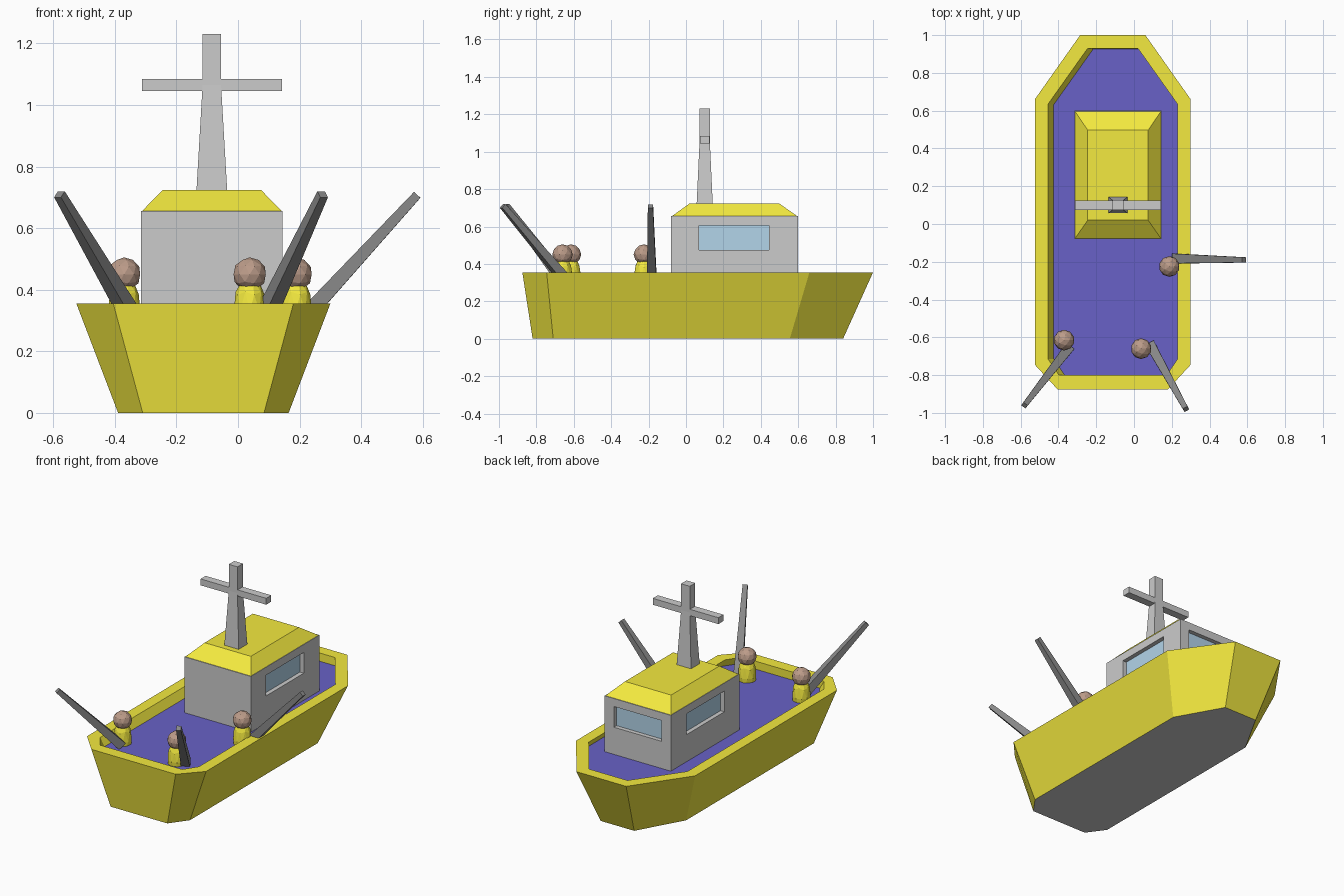
import bpy, bmesh, math
from mathutils import Vector

if "Cube" in bpy.data.objects:
    bpy.data.objects.remove(bpy.data.objects["Cube"])

CX = -0.1125  # hull centre line


def material(name, rgb):
    m = bpy.data.materials.new(name)
    m.diffuse_color = (*rgb, 1)
    m.use_nodes = True
    m.node_tree.nodes["Principled BSDF"].inputs["Base Color"].default_value = m.diffuse_color
    return m


yellow = material("yellow_paint", (0.90, 0.82, 0.05))
blue = material("deck_blue", (0.14, 0.12, 0.57))
glass = material("window_glass", (0.45, 0.66, 0.82))
brown = material("skin_brown", (0.50, 0.33, 0.25))
dark = material("rod_dark", (0.25, 0.25, 0.25))


def finish(bm, name, *mats):
    bmesh.ops.recalc_face_normals(bm, faces=bm.faces)
    me = bpy.data.meshes.new(name)
    bm.to_mesh(me)
    bm.free()
    for m in mats:
        me.materials.append(m)
    ob = bpy.data.objects.new(name, me)
    bpy.context.collection.objects.link(ob)
    return ob


def loft(name, rings, *mats, bottom=0, top=0):
    """Stack rings of points into a closed solid; bottom/top are cap material slots."""
    bm = bmesh.new()
    loops = [[bm.verts.new(p) for p in r] for r in rings]
    for a, b in zip(loops, loops[1:]):
        for i in range(len(a)):
            j = (i + 1) % len(a)
            bm.faces.new((a[i], a[j], b[j], b[i]))
    bm.faces.new(loops[0][::-1]).material_index = bottom
    bm.faces.new(loops[-1]).material_index = top
    return finish(bm, name, *mats)


def rect(x0, x1, y0, y1, z):
    return [(x0, y0, z), (x1, y0, z), (x1, y1, z), (x0, y1, z)]


def box(name, x, y, z, *mats):
    return loft(name, [rect(*x, *y, z[0]), rect(*x, *y, z[1])], *mats)


def outline(stern_w, stern_y, side_w, side_y0, side_y1, bow_w, bow_y, z, dx=0):
    half = [(stern_w, stern_y), (side_w, side_y0), (side_w, side_y1), (bow_w, bow_y)]
    pts = half + [(-x, y) for x, y in reversed(half)]
    return [(CX + dx + x, y, z) for x, y in pts]


# Hull: keel, outer rim, inner rim, deck
loft("hull", [
    outline(0.197, -0.82, 0.277, -0.71, 0.555, 0.116, 0.84, 0),
    outline(0.2925, -0.875, 0.4125, -0.745, 0.66, 0.1725, 1.0, 0.355),
    outline(0.285, -0.80, 0.3425, -0.715, 0.635, 0.133, 0.93, 0.355),
    outline(0.285, -0.80, 0.3425, -0.715, 0.632, 0.133, 0.927, 0.305, dx=0.03),
], yellow, blue, None, bottom=2, top=1)

# Cabin walls with recessed windows on both sides and toward the bow
X0, X1, Y0, Y1 = -0.315, 0.145, -0.08, 0.60
cabin = box("cabin", (X0, X1), (Y0, Y1), (0.30, 0.655))
WZ, D = (0.475, 0.605), 0.03
windows = {
    "right": ((X1 - D, X1 + D), (0.07, 0.445)),
    "left": ((X0 - D, X0 + D), (0.07, 0.445)),
    "bow": ((-0.25, 0.08), (Y1 - D, Y1 + D)),
}
panes = {
    "right": ((X1 - D - 0.01, X1 - D + 0.003), (0.07, 0.445)),
    "left": ((X0 + D - 0.003, X0 + D + 0.01), (0.07, 0.445)),
    "bow": ((-0.25, 0.08), (Y1 - D - 0.01, Y1 - D + 0.003)),
}
for side, (wx, wy) in windows.items():
    cutter = box(side + "_window_cutter", wx, wy, WZ)
    cutter.hide_render = True
    cutter.hide_set(True)
    mod = cabin.modifiers.new(side + "_window", "BOOLEAN")
    mod.operation, mod.solver, mod.object = "DIFFERENCE", "EXACT", cutter
    box(side + "_window_pane", *panes[side], WZ, glass)

# Roof
loft("cabin_roof", [rect(X0, X1, Y0, Y1, 0.652),
                    rect(-0.245, 0.075, 0.02, 0.497, 0.724)], yellow)

# Mast and crossbar
MX, MY = -0.085, 0.10
loft("mast", [rect(MX - w, MX + w, MY - d, MY + d, z) for w, d, z in
              ((0.05, 0.043, 0.72), (0.03, 0.027, 1.065), (0.03, 0.027, 1.23))])
box("mast_crossbar", (-0.312, 0.143), (MY - 0.025, MY + 0.025), (1.045, 1.085))


# Crew with fishing rods
def ball(name, centre, scale, mat):
    bm = bmesh.new()
    bmesh.ops.create_icosphere(bm, subdivisions=2, radius=1)
    bmesh.ops.scale(bm, vec=scale, verts=bm.verts)
    ob = finish(bm, name, mat)
    ob.location = centre


def rod(name, start, end):
    start, end = Vector(start), Vector(end)
    axis = end - start
    q = axis.to_track_quat("Z", "Y")
    rings = []
    for p, h in ((start, 0.026), (end, 0.014)):
        rings.append([p + q @ Vector(c) for c in rect(-h, h, -h, h, 0)])
    loft(name, rings, dark)


crew = [
    ((-0.37, -0.615), (-0.348, -0.66, 0.315), (-0.58, -0.96, 0.71)),
    ((0.038, -0.66), (0.09, -0.645, 0.315), (0.275, -0.98, 0.71)),
    ((0.187, -0.225), (0.22, -0.183, 0.315), (0.582, -0.19, 0.708)),
]
for i, ((x, y), start, end) in enumerate(crew, 1):
    ball(f"crew_body_{i}", (x, y, 0.33), (0.054, 0.054, 0.12), yellow)
    ball(f"crew_head_{i}", (x, y, 0.45), (0.055, 0.055, 0.055), brown)
    rod(f"fishing_rod_{i}", start, end)
